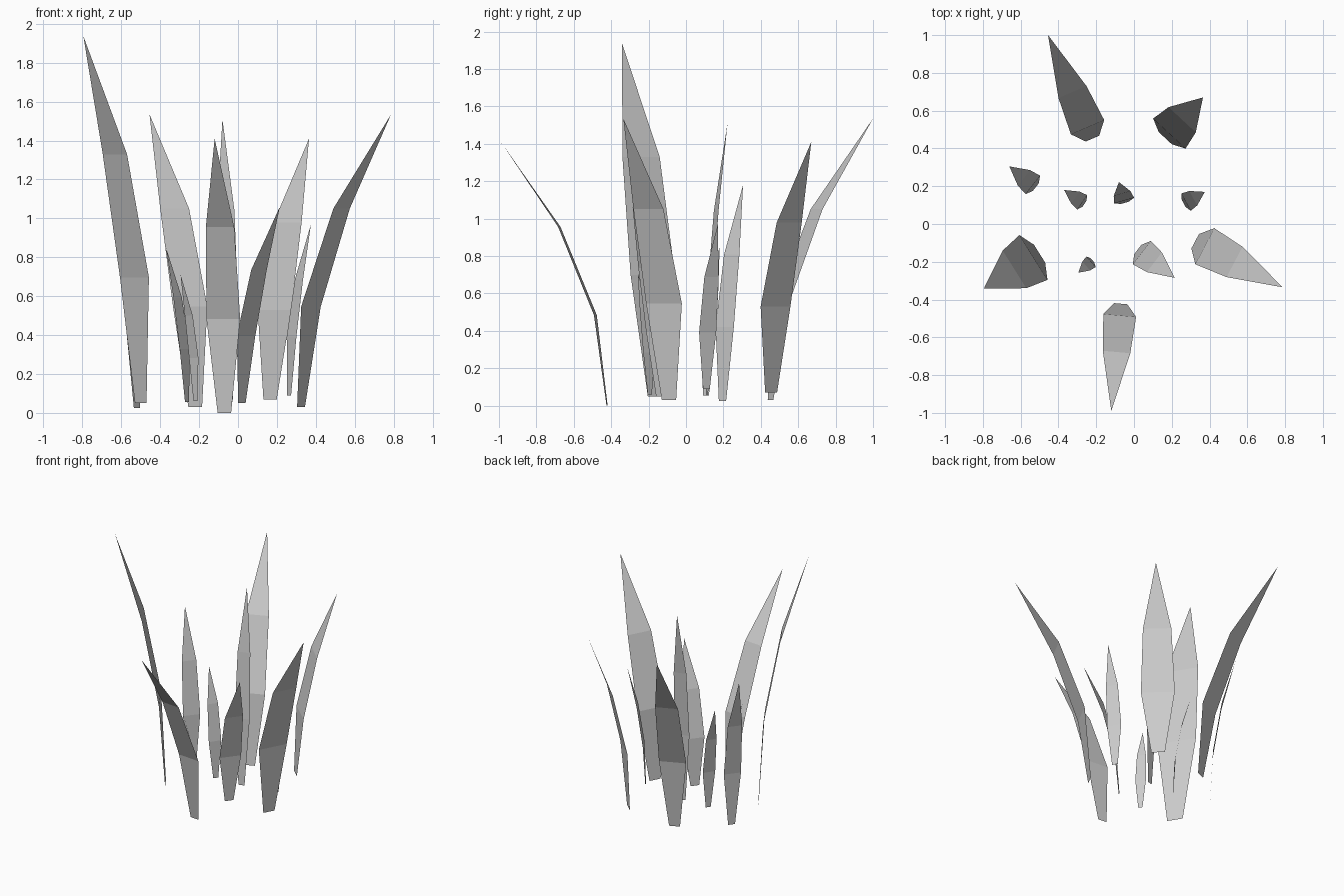
import bpy
from mathutils import Vector

# Blade profile levels: (height fraction, outward bend fraction, width fraction)
LEVELS = [(0, 0, 0.4), (0.343, 0.11, 1.0), (0.678, 0.45, 0.84)]


def grass_blade(name, base, tip, half_width):
    """Flat tapering blade that bends outward from base to tip."""
    base, tip = Vector(base), Vector(tip)
    span = tip - base
    lean = Vector((span.x, span.y, 0))
    side = Vector((-lean.y, lean.x, 0)).normalized()
    verts = []
    for height, bend, width in LEVELS:
        centre = base + lean * bend + Vector((0, 0, span.z * height))
        verts += [centre + side * half_width * width,
                  centre - side * half_width * width]
    verts.append(tip)
    mesh = bpy.data.meshes.new(name)
    mesh.from_pydata(verts, [], [(0, 1, 3, 2), (2, 3, 5, 4), (4, 5, 6)])
    obj = bpy.data.objects.new(name, mesh)
    bpy.context.collection.objects.link(obj)
    return obj


# Blades of the tuft: base point, tip point, half width
BLADES = [
    # back row
    ((-0.22, 0.452, 0.03), (-0.455, 1.0, 1.535), 0.096),
    ((0.165, 0.455, 0.07), (0.365, 0.67, 1.41), 0.117),
    # middle row
    ((-0.52, 0.195, 0.025), (-0.66, 0.305, 1.18), 0.062),
    ((-0.262, 0.107, 0.055), (-0.37, 0.18, 0.85), 0.046),
    ((-0.049, 0.112, 0.055), (-0.08, 0.222, 1.51), 0.055),
    ((0.263, 0.109, 0.09), (0.375, 0.17, 0.97), 0.052),
    # front rows
    ((-0.50, -0.157, 0.05), (-0.795, -0.342, 1.937), 0.14),
    ((-0.219, -0.193, 0.06), (-0.295, -0.258, 0.71), 0.037),
    ((0.02, -0.135, 0.05), (0.215, -0.285, 1.06), 0.078),
    ((0.324, -0.091, 0.03), (0.787, -0.335, 1.535), 0.108),
    ((-0.07, -0.422, 0.0), (-0.12, -0.99, 1.41), 0.087),
]
for i, blade in enumerate(BLADES, 1):
    grass_blade(f"grass_blade_{i:02d}", *blade)
